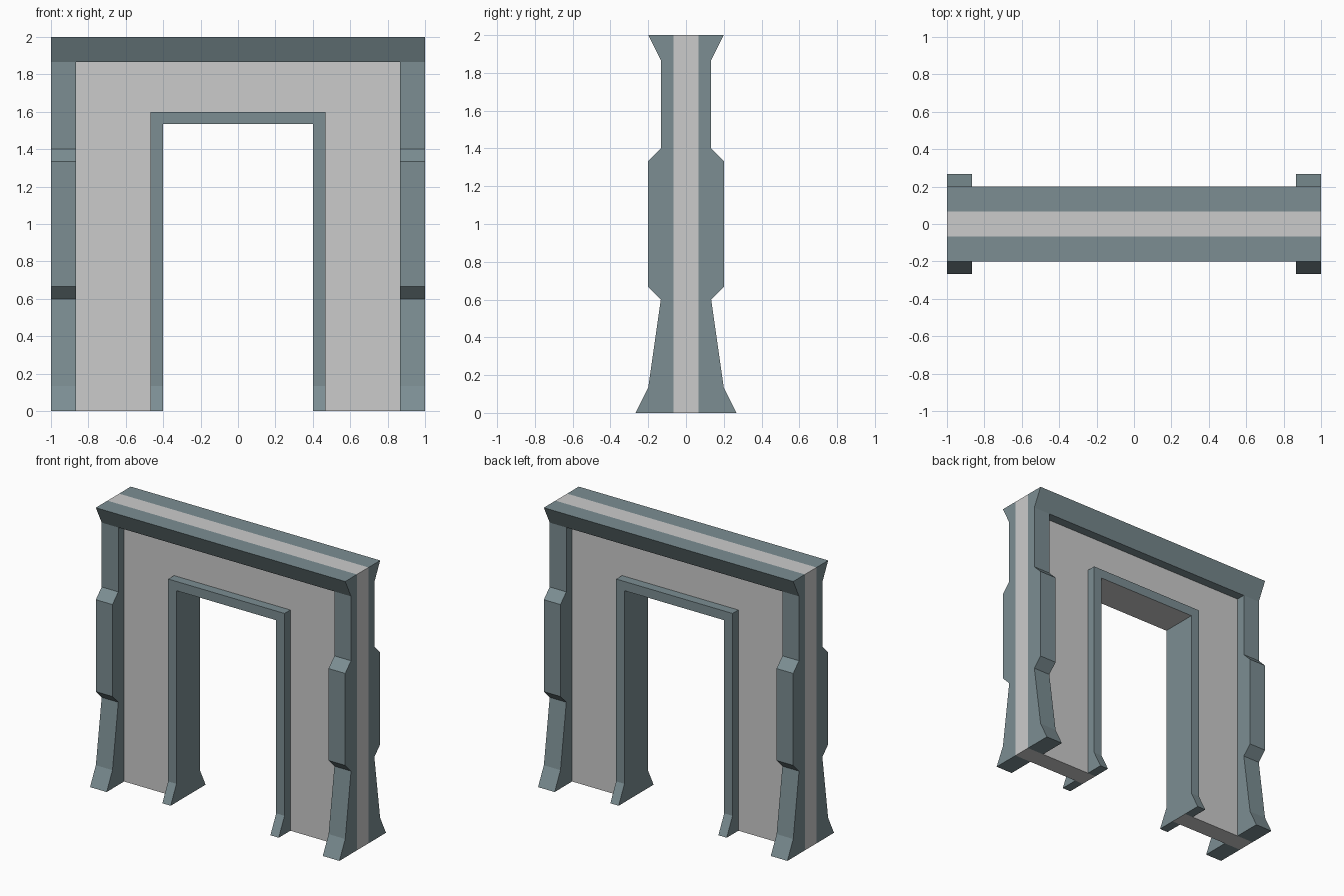
import bpy, bmesh

if "Cube" in bpy.data.objects:
    bpy.data.objects.remove(bpy.data.objects["Cube"])

U = 1 / 15  # the model sits on a regular grid of this size

slate = bpy.data.materials.new("slate")
slate.diffuse_color = (0.2, 0.27, 0.29, 1)
slate.use_nodes = True
slate.node_tree.nodes["Principled BSDF"].inputs["Base Color"].default_value = slate.diffuse_color


def prism(name, pts, axis, lo, hi, is_slate, mirror=(False, False)):
    """Extrude a profile: 'x' takes (y, z) points, 'y' takes (x, z) points."""
    def place(p, d):
        q = (d, p[0], p[1]) if axis == 'x' else (p[0], d, p[1])
        return [c * U for c in q]

    bm = bmesh.new()
    base = bm.faces.new([bm.verts.new(place(p, lo)) for p in pts])
    geom = bmesh.ops.extrude_face_region(bm, geom=[base])["geom"]
    shift = ((hi - lo) * U, 0, 0) if axis == 'x' else (0, (hi - lo) * U, 0)
    bmesh.ops.translate(bm, vec=shift,
                        verts=[v for v in geom if isinstance(v, bmesh.types.BMVert)])
    bmesh.ops.recalc_face_normals(bm, faces=bm.faces[:])
    mesh = bpy.data.meshes.new(name)
    mesh.materials.append(None)
    mesh.materials.append(slate)
    for f in bm.faces:
        f.material_index = int(is_slate(f))
    bm.to_mesh(mesh)
    bm.free()
    obj = bpy.data.objects.new(name, mesh)
    bpy.context.collection.objects.link(obj)
    if any(mirror):
        mod = obj.modifiers.new("Mirror", 'MIRROR')
        mod.use_axis = (mirror[0], mirror[1], False)
        mod.use_mirror_merge = False
    return obj


def everywhere(f):
    return True


def jamb_reveal(f):
    return abs(f.normal.x) > 0.9 and abs(f.calc_center_median().x) < 7 * U


def not_underside(f):
    return f.normal.z > -0.9


# Wall slab with the doorway cut into its outline
prism("wall", [(-15, 0), (-15, 30), (15, 30), (15, 0),
               (6, 0), (6, 23), (-6, 23), (-6, 0)], 'y', -1, 1, jamb_reveal)

# Corner pilasters with flared feet and a thick middle
prism("pilaster", [(1, 0), (4, 0), (3, 2), (2, 9), (3, 10), (3, 20),
                   (2, 21), (2, 28), (1, 28)], 'x', 13, 15, everywhere, (True, True))

# Sloped cornice along the top
prism("cornice", [(1, 28), (2, 28), (3, 30), (1, 30)], 'x', -15, 15,
      everywhere, (False, True))

# Door jambs with flared feet, and the head between them
prism("door_jamb", [(1, 0), (3, 0), (2, 2), (2, 24), (1, 24)], 'x', 6, 7,
      everywhere, (True, True))
prism("door_head", [(1, 23), (2, 23), (2, 24), (1, 24)], 'x', -6, 6,
      not_underside, (False, True))
